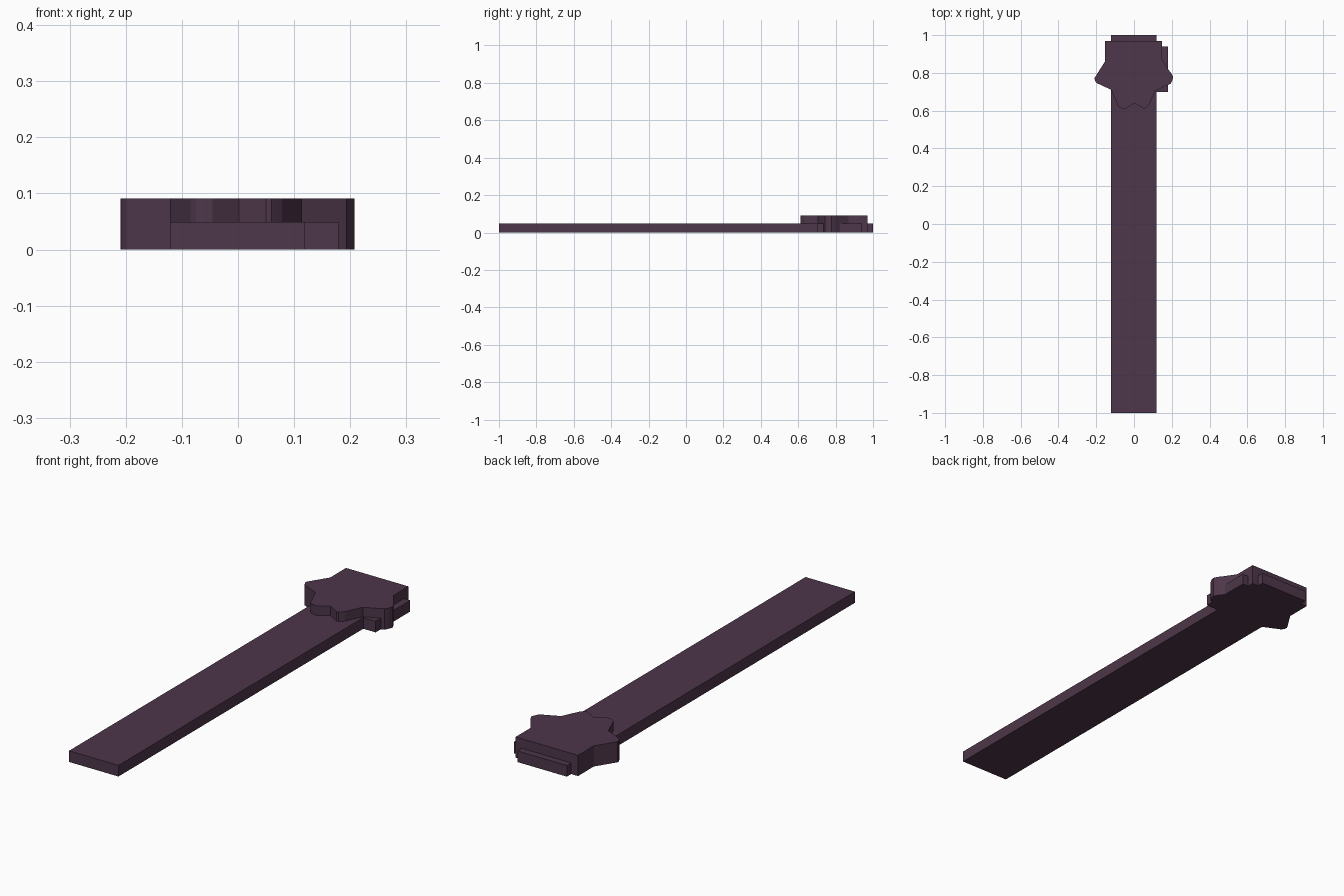
import bpy, bmesh

if "Cube" in bpy.data.objects:
    bpy.data.objects.remove(bpy.data.objects["Cube"])

mat = bpy.data.materials.new("dark_purple")
mat.diffuse_color = (0.075, 0.037, 0.068, 1)
mat.use_nodes = True
mat.node_tree.nodes["Principled BSDF"].inputs["Base Color"].default_value = mat.diffuse_color


def extrude(name, outline, height):
    """Solid plate from z = 0 up to height."""
    bm = bmesh.new()
    face = bm.faces.new([bm.verts.new((x, y, 0)) for x, y in outline])
    top = bmesh.ops.extrude_face_region(bm, geom=[face])["geom"]
    verts = [g for g in top if isinstance(g, bmesh.types.BMVert)]
    bmesh.ops.translate(bm, verts=verts, vec=(0, 0, height))
    bmesh.ops.recalc_face_normals(bm, faces=bm.faces)
    mesh = bpy.data.meshes.new(name)
    bm.to_mesh(mesh)
    bm.free()
    mesh.materials.append(mat)
    obj = bpy.data.objects.new(name, mesh)
    bpy.context.collection.objects.link(obj)
    return obj


def rect(x0, x1, y0, y1):
    return [(x0, y0), (x1, y0), (x1, y1), (x0, y1)]


# long flat strap
extrude("strap", rect(-0.121, 0.119, -1, 1), 0.049)

# small tab on the right of the badge
extrude("side_tab", rect(0.119, 0.179, 0.70, 0.94), 0.049)

# badge: square top, pointed sides and two rounded lower points
badge = [
    (-0.154, 0.97), (-0.154, 0.86), (-0.209, 0.773), (-0.207, 0.76),
    (-0.199, 0.747), (-0.12, 0.71), (-0.085, 0.625), (-0.075, 0.616),
    (-0.06, 0.611), (-0.045, 0.611), (0.002, 0.64), (0.05, 0.612),
    (0.06, 0.613), (0.068, 0.62), (0.078, 0.63), (0.113, 0.705),
    (0.193, 0.742), (0.203, 0.76), (0.208, 0.778), (0.198, 0.797),
    (0.182, 0.818), (0.149, 0.868), (0.149, 0.97),
]
extrude("badge", badge, 0.091)
